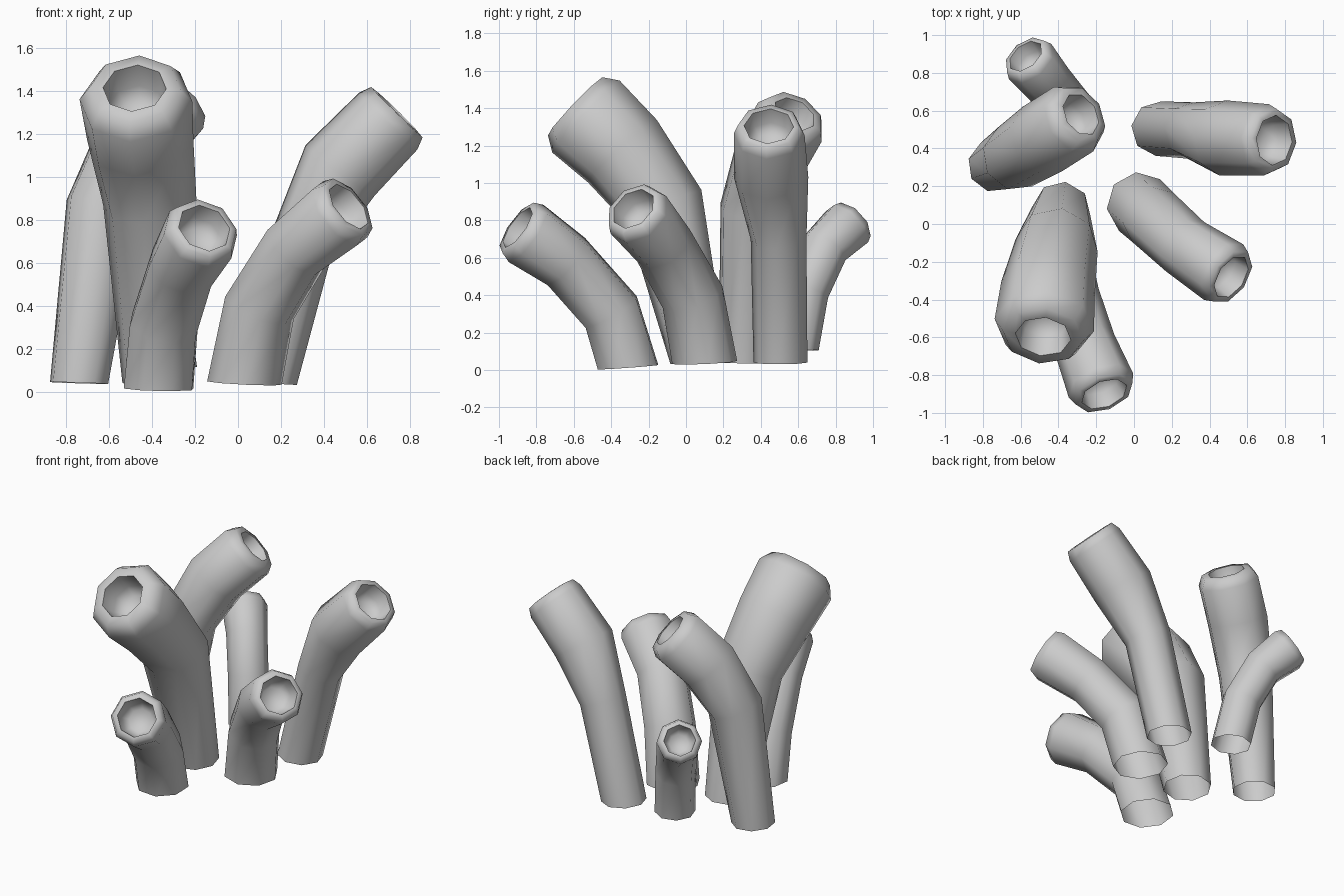
import bpy, bmesh, math
from mathutils import Vector

if "Cube" in bpy.data.objects:
    bpy.data.objects.remove(bpy.data.objects["Cube"])

SIDES = 8

def tube(name, path, radii, mouth=0.7):
    """Sweep an octagon along a path (open base), finish with a rolled lip and a cup."""
    pts = [Vector(p) for p in path]
    heading = pts[-1] - pts[0]
    heading.z = 0
    side = heading.normalized().cross(Vector((0, 0, 1)))
    segs = [(b - a).normalized() for a, b in zip(pts, pts[1:])]
    tangents = [(segs[0] + Vector((0, 0, 3))).normalized()]
    tangents += [(a + b).normalized() for a, b in zip(segs, segs[1:])] + [segs[-1]]
    rings = list(zip(pts, tangents, radii))
    # lip, mouth and cup: (radius factor, offset along the end direction)
    R, end, d = radii[-1], pts[-1], segs[-1]
    for f, o in ((0.5 + mouth * 0.55, 0.3), (mouth, 0.32), (mouth * 0.9, -0.15), (mouth * 0.6, -0.4)):
        rings.append((end + d * o * R, d, R * f))

    bm = bmesh.new()
    loops = []
    for c, t, r in rings:
        s = (side - t * side.dot(t)).normalized()
        u = s.cross(t)
        loops.append([bm.verts.new(c + (u * math.cos(a) + s * math.sin(a)) * r)
                      for a in (2 * math.pi * i / SIDES for i in range(SIDES))])
    for a, b in zip(loops, loops[1:]):
        for i in range(SIDES):
            j = (i + 1) % SIDES
            bm.faces.new((a[i], a[j], b[j], b[i]))
    bm.faces.new(loops[-1])
    bmesh.ops.recalc_face_normals(bm, faces=bm.faces)
    me = bpy.data.meshes.new(name)
    bm.to_mesh(me)
    bm.free()
    ob = bpy.data.objects.new(name, me)
    bpy.context.collection.objects.link(ob)
    bpy.context.view_layer.objects.active = ob
    ob.select_set(True)
    bpy.ops.object.shade_smooth_by_angle(angle=math.radians(80))
    ob.select_set(False)

# Six tubes: base, two bends, mouth
tube("front_small_tube", [(-.37, -.31, .015), (-.345, -.40, .31), (-.26, -.64, .58), (-.175, -.855, .73)],
     (.172, .168, .165, .182))
tube("front_right_tube", [(.03, .10, .04), (.10, .035, .39), (.27, -.12, .665), (.475, -.255, .83)],
     (.175, .17, .165, .18))
tube("large_tube", [(-.385, .07, .04), (-.41, -.115, .87), (-.455, -.34, 1.17), (-.475, -.535, 1.355)],
     (.155, .22, .25, .265), 0.56)
tube("right_tube", [(.13, .505, .04), (.30, .495, .70), (.475, .455, 1.03), (.70, .445, 1.26)],
     (.145, .15, .20, .19))
tube("left_tube", [(-.74, .31, .04), (-.63, .355, .85), (-.485, .45, 1.14), (-.32, .555, 1.325)],
     (.14, .18, .20, .20), 0.6)
tube("back_small_tube", [(-.32, .58, .11), (-.365, .635, .42), (-.45, .74, .65), (-.55, .86, .765)],
     (.13, .13, .132, .146))
